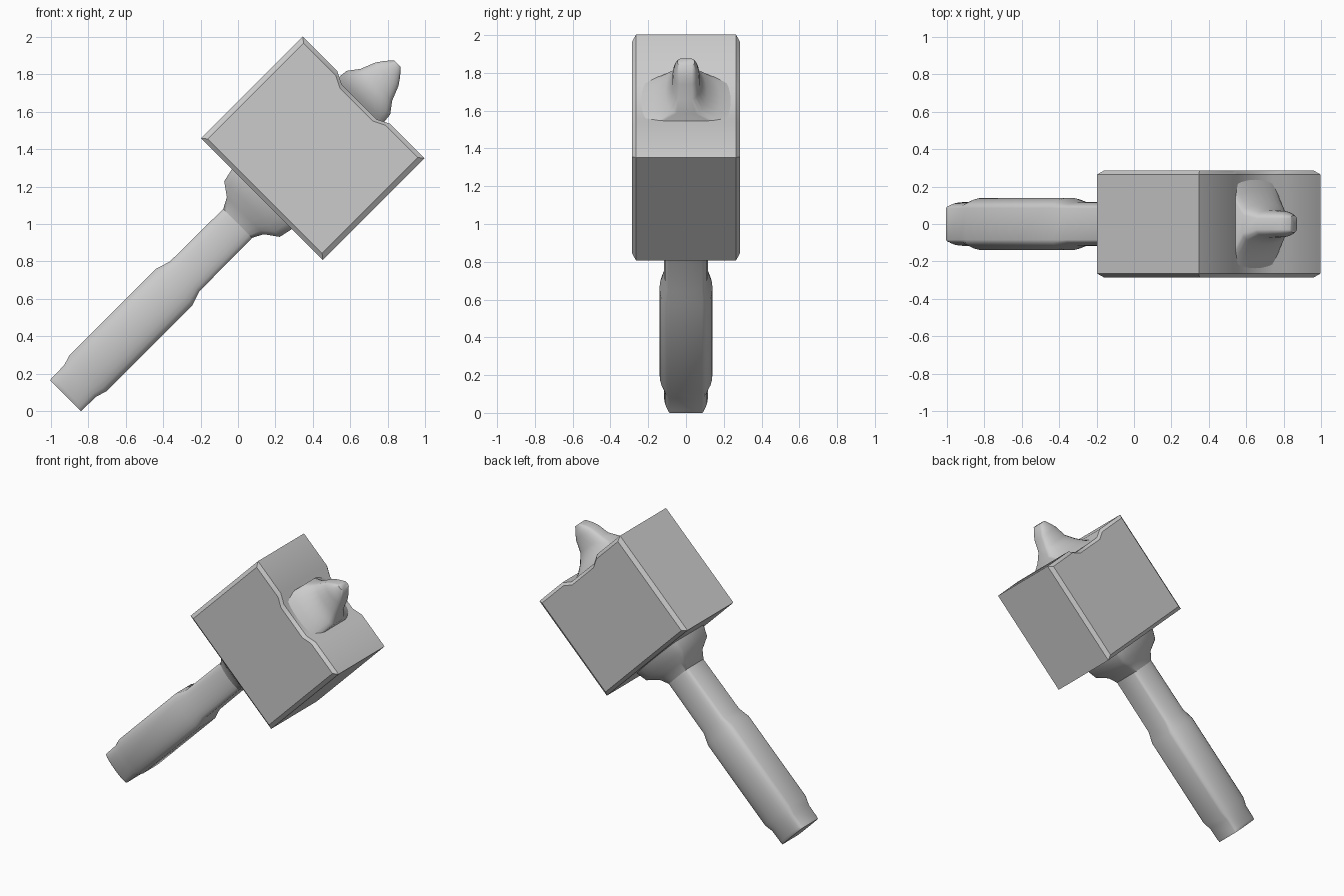
import bpy, bmesh, math
from mathutils import Vector

cube = bpy.data.objects.get("Cube")
if cube:
    bpy.data.objects.remove(cube, do_unlink=True)

grey = bpy.data.materials.new("plain_grey")
grey.use_nodes = True
colour = (0.6, 0.6, 0.6, 1)
grey.diffuse_color = colour
grey.node_tree.nodes["Principled BSDF"].inputs["Base Color"].default_value = colour

R = math.sqrt(0.5)


def place(u, v, y):
    """u runs along the tilted shaft, v across it, from the head centre."""
    return Vector((0.4 + (u - v) * R, y, 1.405 + (u + v) * R))


def loft(name, rings, angle):
    """Skin a row of rings of equal point count and close both ends."""
    bm = bmesh.new()
    loops = [[bm.verts.new(place(*p)) for p in ring] for ring in rings]
    n = len(loops[0])
    for a, b in zip(loops, loops[1:]):
        for i in range(n):
            j = (i + 1) % n
            bm.faces.new((a[i], a[j], b[j], b[i]))
    bm.faces.new(loops[0][::-1])
    bm.faces.new(loops[-1])
    bmesh.ops.recalc_face_normals(bm, faces=bm.faces)
    mesh = bpy.data.meshes.new(name)
    bm.to_mesh(mesh)
    bm.free()
    mesh.materials.append(grey)
    obj = bpy.data.objects.new(name, mesh)
    bpy.context.collection.objects.link(obj)
    bpy.ops.object.select_all(action='DESELECT')
    obj.select_set(True)
    bpy.context.view_layer.objects.active = obj
    bpy.ops.object.shade_smooth_by_angle(angle=math.radians(angle))
    return obj


def rounded(u, half_v, half_y, flat, steps=10):
    """Section with flat strips on the v sides and bulging y sides."""
    ring = []
    for side in (1, -1):
        for k in range(steps + 1):
            t = math.pi * k / steps
            ring.append((u, side * half_v * math.cos(t),
                         side * (flat + (half_y - flat) * math.sin(t))))
    return ring


# Head: block profile with a shallow groove around the top knob
corner = [(-0.385, -0.46), (-0.385, 0.46), (0.385, 0.46)]
groove = [(0.385, 0.2), (0.35, 0.13), (0.35, -0.13), (0.385, -0.2)]
profile = corner + groove + [(0.385, -0.46)]
head_rings = [[(u * s, v * s, y) for u, v in profile]
              for y, s in ((-0.285, 0.94), (-0.265, 1), (0.265, 1), (0.285, 0.94))]
loft("hammer_head", head_rings, 35)

# Handle: thicker grip between a slim pommel and a slim neck
handle = [(-1.87, 0.117, 0.105), (-1.85, 0.118, 0.117), (-1.76, 0.12, 0.117),
          (-1.70, 0.138, 0.14), (-1.05, 0.138, 0.14), (-0.97, 0.112, 0.117),
          (-0.36, 0.108, 0.115)]
loft("handle", [rounded(u, v, y, 0.085) for u, v, y in handle], 45)

# Collar: flare joining handle and head
collar = [(-0.57, 0.108, 0.115, 0.085), (-0.51, 0.14, 0.14, 0.1),
          (-0.46, 0.21, 0.19, 0.13), (-0.37, 0.23, 0.22, 0.15)]
loft("collar", [rounded(*c) for c in collar], 60)

# Knob: concave flare rising to a narrow blunt tip
knob = [(0.34, 0.18, 0.265, 0.2), (0.37, 0.17, 0.18, 0.12),
        (0.42, 0.165, 0.11, 0.05), (0.48, 0.12, 0.075, 0.03),
        (0.56, 0.088, 0.07, 0.03), (0.6, 0.06, 0.06, 0.03),
        (0.64, 0.025, 0.045, 0.03)]
loft("top_knob", [rounded(*k) for k in knob], 60)
